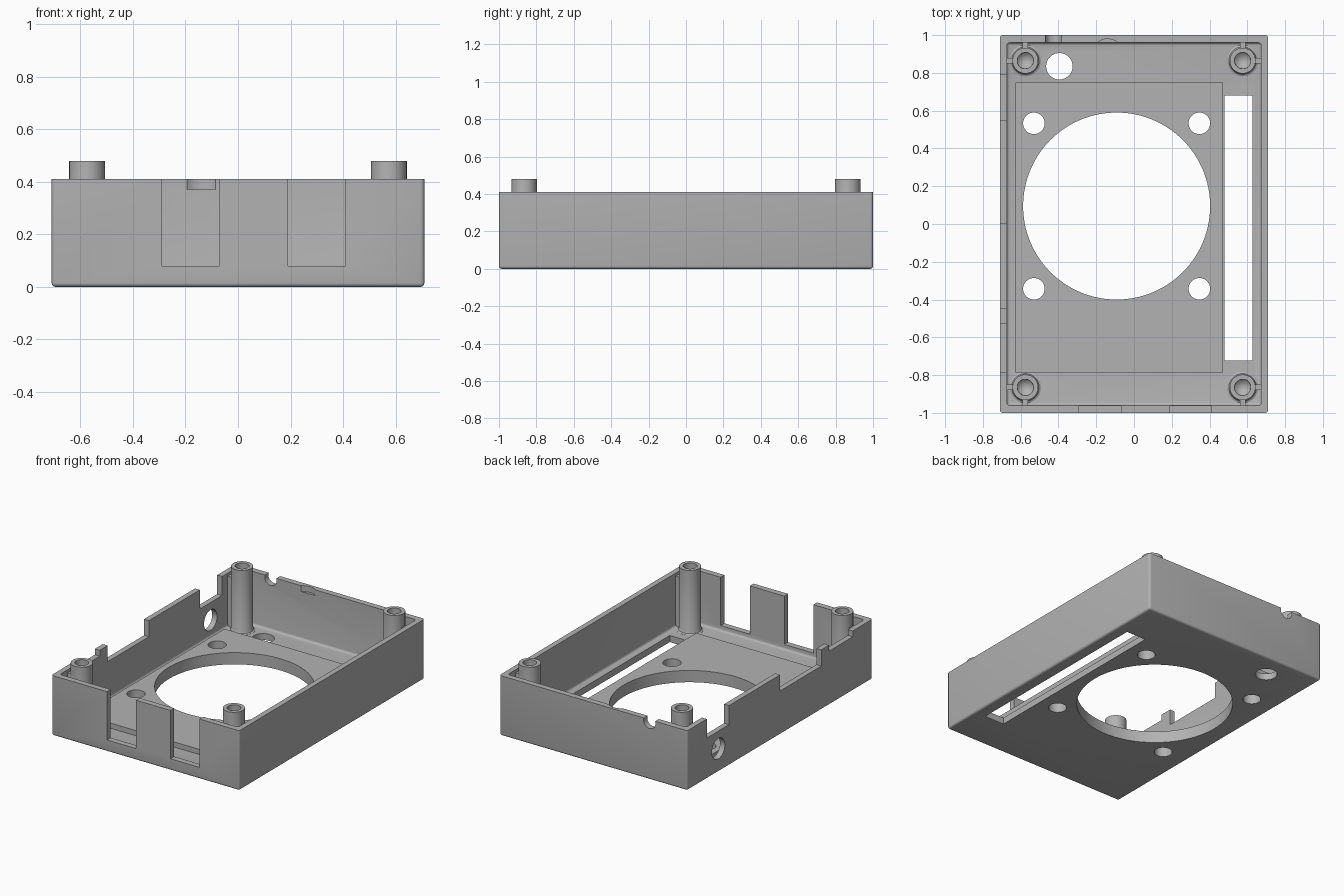
import bpy
import bmesh
import math
from mathutils import Matrix

old = bpy.data.objects.get("Cube")
if old:
    bpy.data.objects.remove(old, do_unlink=True)

HX, HY, TOP = 0.71, 1.0, 0.41      # outer half sizes and wall height
IX, IY = 0.673, 0.96               # inner half sizes
FLOOR, PAD = 0.045, 0.08           # floor and raised pad levels
POST_X, POST_Y = 0.575, 0.865

grey = bpy.data.materials.new("plain grey")
grey.use_nodes = True
grey.diffuse_color = (0.45, 0.45, 0.45, 1)
grey.node_tree.nodes["Principled BSDF"].inputs["Base Color"].default_value = grey.diffuse_color


def finish(name, bm):
    mesh = bpy.data.meshes.new(name)
    bmesh.ops.recalc_face_normals(bm, faces=bm.faces)
    bm.to_mesh(mesh)
    bm.free()
    mesh.materials.append(grey)
    obj = bpy.data.objects.new(name, mesh)
    bpy.context.collection.objects.link(obj)
    return obj


def box(name, x, y, z, bevel=0):
    """Box from (min, max) ranges; bevel rounds all edges but the top ones."""
    bm = bmesh.new()
    bmesh.ops.create_cube(bm, size=1)
    for v in bm.verts:
        v.co = [r[0] if c < 0 else r[1] for c, r in zip(v.co, (x, y, z))]
    if bevel:
        edges = [e for e in bm.edges if min(v.co.z for v in e.verts) < z[1] - 0.001]
        bmesh.ops.bevel(bm, geom=edges, offset=bevel, segments=4, profile=0.5, affect='EDGES')
    return finish(name, bm)


def rod(name, centre, radius, length, axis='Z', sides=48):
    bm = bmesh.new()
    turn = {'X': Matrix.Rotation(math.pi / 2, 4, 'Y'),
            'Y': Matrix.Rotation(math.pi / 2, 4, 'X'),
            'Z': Matrix.Identity(4)}[axis]
    bmesh.ops.create_cone(bm, cap_ends=True, segments=sides, radius1=radius, radius2=radius,
                          depth=length, matrix=Matrix.Translation(centre) @ turn)
    return finish(name, bm)


def lathe(name, profile, x, y, steps=40):
    bm = bmesh.new()
    verts = [bm.verts.new((r, 0, z)) for r, z in profile]
    edges = [bm.edges.new(pair) for pair in zip(verts, verts[1:])]
    bmesh.ops.spin(bm, geom=verts + edges, cent=(0, 0, 0), axis=(0, 0, 1),
                   angle=2 * math.pi, steps=steps)
    bmesh.ops.remove_doubles(bm, verts=bm.verts, dist=0.0005)
    bmesh.ops.translate(bm, verts=bm.verts, vec=(x, y, 0))
    return finish(name, bm)


def cut(target, cutter):
    mod = target.modifiers.new("cut", 'BOOLEAN')
    mod.operation = 'DIFFERENCE'
    mod.solver = 'EXACT'
    mod.object = cutter
    bpy.context.view_layer.objects.active = target
    bpy.ops.object.modifier_apply(modifier=mod.name)
    bpy.data.objects.remove(cutter, do_unlink=True)


def smooth(obj):
    bpy.ops.object.select_all(action='DESELECT')
    obj.select_set(True)
    bpy.context.view_layer.objects.active = obj
    bpy.ops.object.shade_smooth_by_angle(angle=math.radians(35))


# Open tray with a raised pad on its floor
tray = box("tray", (-HX, HX), (-HY, HY), (0, TOP), 0.015)
cut(tray, box("cavity", (-IX, IX), (-IY, IY), (FLOOR, 0.6), 0.015))
pad = box("fan_pad", (-0.627, 0.472), (-0.785, 0.75), (FLOOR - 0.01, PAD))

# Fan opening and its screw holes, through floor and pad
FAN_X, FAN_Y, PITCH = -0.092, 0.095, 0.438
holes = [(FAN_X, FAN_Y, 0.495, 128)]
holes += [(FAN_X + sx * PITCH, FAN_Y + sy * PITCH, 0.057, 40)
          for sx in (-1, 1) for sy in (-1, 1)]
for x, y, r, sides in holes:
    for part in (tray, pad):
        cut(part, rod("hole", (x, y, 0), r, 0.4, sides=sides))

# Cable hole and long slot in the floor
cut(tray, rod("hole", (-0.395, 0.835, 0), 0.07, 0.3))
cut(tray, box("slot", (0.478, 0.628), (-0.722, 0.68), (-0.1, 0.2)))

# Two port openings in the front wall
for x in ((-0.29, -0.07), (0.19, 0.41)):
    cut(tray, box("port", x, (-1.1, -0.945), (PAD, 0.6)))

# Stepped notches and a round hole in the right wall
for y, z in (((0.55, 0.79), 0.28), ((-0.445, 0.0), 0.30), ((-0.785, -0.53), 0.37)):
    cut(tray, box("notch", (-0.8, -0.66), y, (z, 0.6)))
cut(tray, rod("jack", (-HX, 0.665, 0.16), 0.07, 0.16, 'X'))

# Cable groove and shallow finger pocket in the back wall
cut(tray, rod("groove", (-0.425, 0.98, 0.395), 0.045, 0.1, 'Y'))
cut(tray, rod("pocket", (-0.14, 0.894, 0.47), 0.0856, 0.2, sides=64))
smooth(tray)
smooth(pad)

# Hollow corner posts, each tied to both walls by a thin rib
POST = [(0.0, 0.03), (0.083, 0.03), (0.083, 0.046), (0.073, 0.051), (0.068, 0.062), (0.068, 0.48),
        (0.043, 0.48), (0.041, 0.18), (0.0, 0.14)]
for sx, side in ((-1, "right"), (1, "left")):
    for sy, end in ((-1, "front"), (1, "back")):
        x, y = sx * POST_X, sy * POST_Y
        smooth(lathe(f"{end}_{side}_post", POST, x, y))
        box(f"{end}_{side}_side_rib", sorted((x + sx * 0.055, sx * 0.68)),
            (y - 0.015, y + 0.015), (0.04, 0.39))
        box(f"{end}_{side}_end_rib", (x - 0.015, x + 0.015),
            sorted((y + sy * 0.055, sy * 0.97)), (0.04, 0.39))
